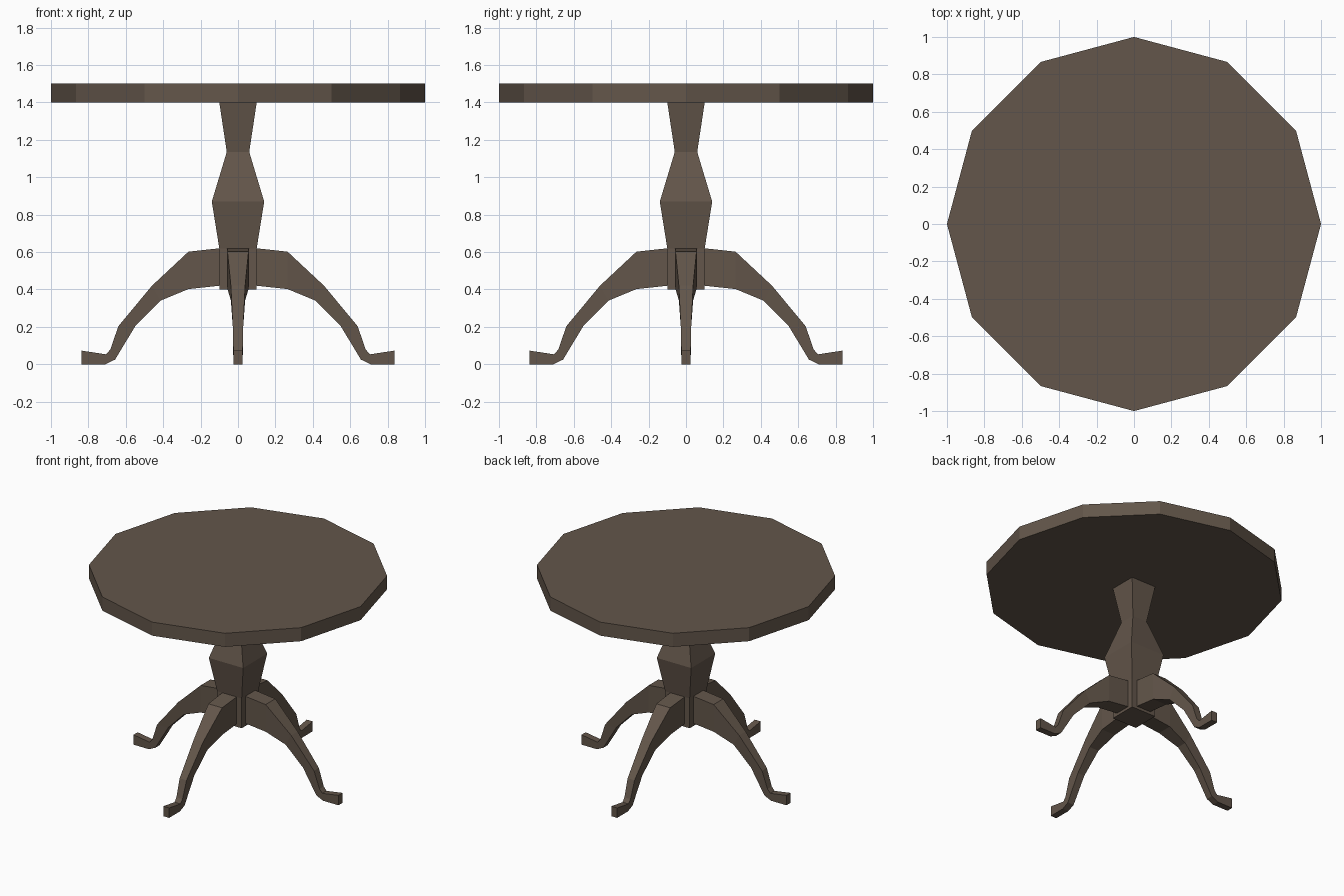
import bpy, bmesh, math
from mathutils import Matrix

if "Cube" in bpy.data.objects:
    bpy.data.objects.remove(bpy.data.objects["Cube"])

wood = bpy.data.materials.new("dark brown wood")
wood.diffuse_color = (0.125, 0.093, 0.069, 1)
wood.use_nodes = True
wood.node_tree.nodes["Principled BSDF"].inputs["Base Color"].default_value = wood.diffuse_color


def loft(name, rings, turn=0.0):
    """Skin a list of equal-length point rings and cap both ends."""
    bm = bmesh.new()
    loops = [[bm.verts.new(p) for p in ring] for ring in rings]
    n = len(rings[0])
    for a, b in zip(loops, loops[1:]):
        for i in range(n):
            j = (i + 1) % n
            bm.faces.new((a[i], a[j], b[j], b[i]))
    bm.faces.new(loops[0])
    bm.faces.new(loops[-1])
    bm.transform(Matrix.Rotation(turn, 4, 'Z'))
    bmesh.ops.recalc_face_normals(bm, faces=bm.faces)
    mesh = bpy.data.meshes.new(name)
    bm.to_mesh(mesh)
    bm.free()
    mesh.materials.append(wood)
    ob = bpy.data.objects.new(name, mesh)
    bpy.context.collection.objects.link(ob)
    return ob


# Twelve-sided top
loft("table_top", [[(math.cos(k * math.pi / 6), math.sin(k * math.pi / 6), z)
                    for k in range(12)] for z in (1.4, 1.5)])

# Square turned column: (half width, height)
column = [(0.1, 0.4), (0.1, 0.62), (0.14, 0.87), (0.06, 1.135), (0.1, 1.4)]
loft("column", [[(-h, -h, z), (h, -h, z), (h, h, z), (-h, h, z)] for h, z in column])

# Cabriole legs: (top x, top z, bottom x, bottom z, half width)
leg = [
    (0.10, 0.62, 0.10, 0.42, 0.058),
    (0.265, 0.602, 0.265, 0.402, 0.056),
    (0.46, 0.42, 0.415, 0.34, 0.038),
    (0.64, 0.203, 0.55, 0.203, 0.028),
    (0.682, 0.08, 0.657, 0.025, 0.025),
    (0.705, 0.053, 0.71, 0.0, 0.024),
    (0.836, 0.073, 0.836, 0.0, 0.024),
]
rings = [[(tx, -w, tz), (tx, w, tz), (bx, w, bz), (bx, -w, bz)]
         for tx, tz, bx, bz, w in leg]
for k, side in enumerate(("right", "back", "left", "front")):
    loft(side + "_leg", rings, k * math.pi / 2)
